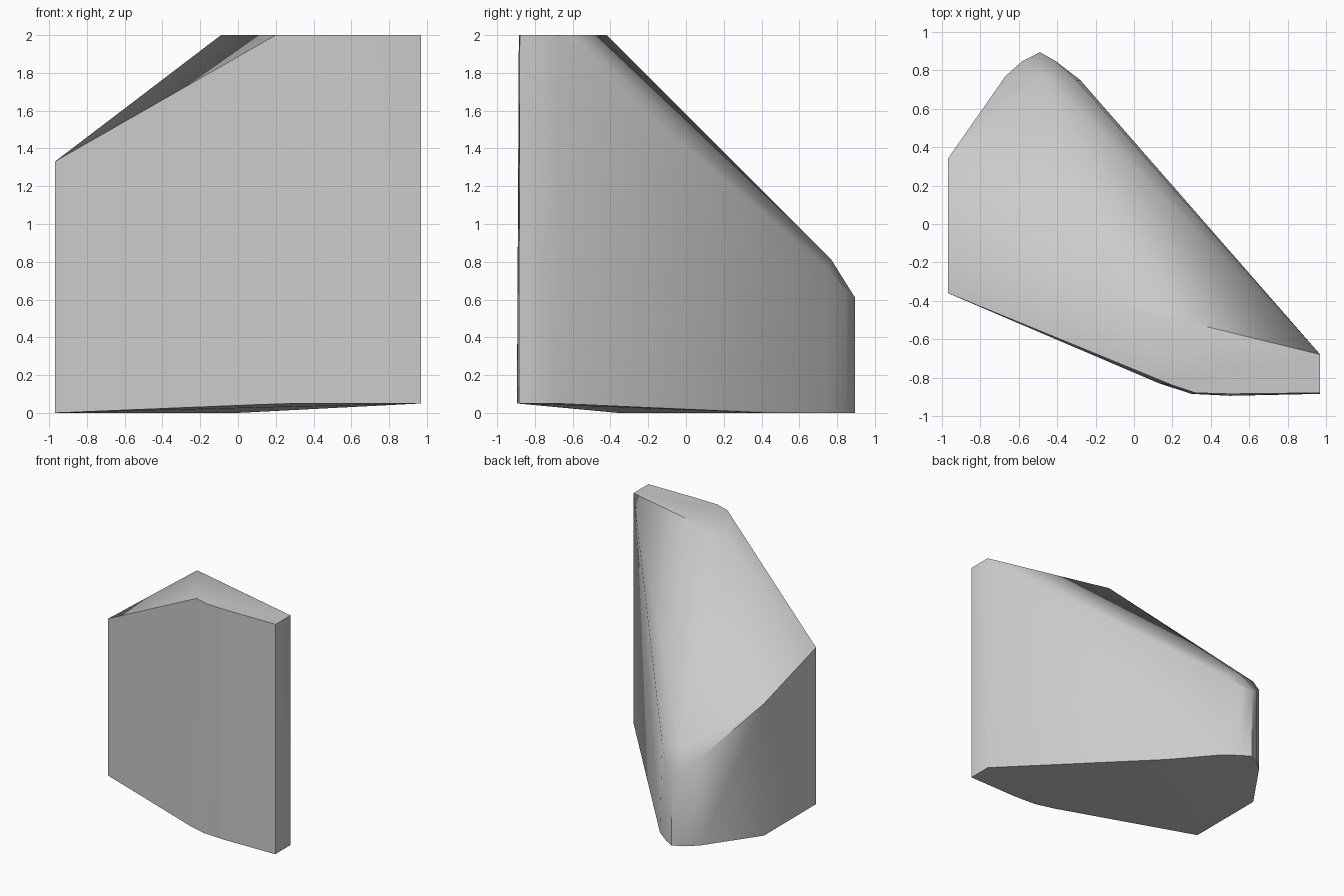
import bpy, bmesh, math

if "Cube" in bpy.data.objects:
    bpy.data.objects.remove(bpy.data.objects["Cube"])

# key corners of the boulder, grouped by region
base = [(-.97, -.36, 0), (-.97, .34, 0), (-.67, .77, 0), (-.58, .85, 0), (-.49, .895, 0),
        (-.41, .85, 0), (-.28, .75, 0), (0, .42, 0)]
front_foot = [(.13, -.83, .045), (.3, -.885, .05), (.5, -.895, .05), (.97, -.885, .05), (.97, -.68, .05)]
top = [(-.09, -.42, 2), (.15, -.82, 1.96), (.2, -.84, 2), (.32, -.88, 2),
       (.5, -.885, 2), (.97, -.88, 2), (.97, -.68, 2)]
shoulder = [(-.97, -.36, 1.33), (-.97, .34, 1.12), (-.67, .77, .74), (-.58, .85, .66),
            (-.49, .895, .61), (-.41, .85, .64), (-.3, .75, .76), (-.47, .77, .81)]

# convex stone wrapped around the corners
bm = bmesh.new()
for co in base + front_foot + top + shoulder:
    bm.verts.new(co)
res = bmesh.ops.convex_hull(bm, input=bm.verts[:])
loose = [v for v in bm.verts if not v.link_faces]
bmesh.ops.delete(bm, geom=loose, context='VERTS')
bmesh.ops.dissolve_limit(bm, angle_limit=math.radians(1), verts=bm.verts[:], edges=bm.edges[:])
bmesh.ops.recalc_face_normals(bm, faces=bm.faces[:])

me = bpy.data.meshes.new("boulder")
bm.to_mesh(me)
bm.free()
rock = bpy.data.objects.new("boulder", me)
bpy.context.collection.objects.link(rock)

# soft shading over the shallow creases
bpy.context.view_layer.objects.active = rock
rock.select_set(True)
bpy.ops.object.shade_smooth_by_angle(angle=math.radians(45))
